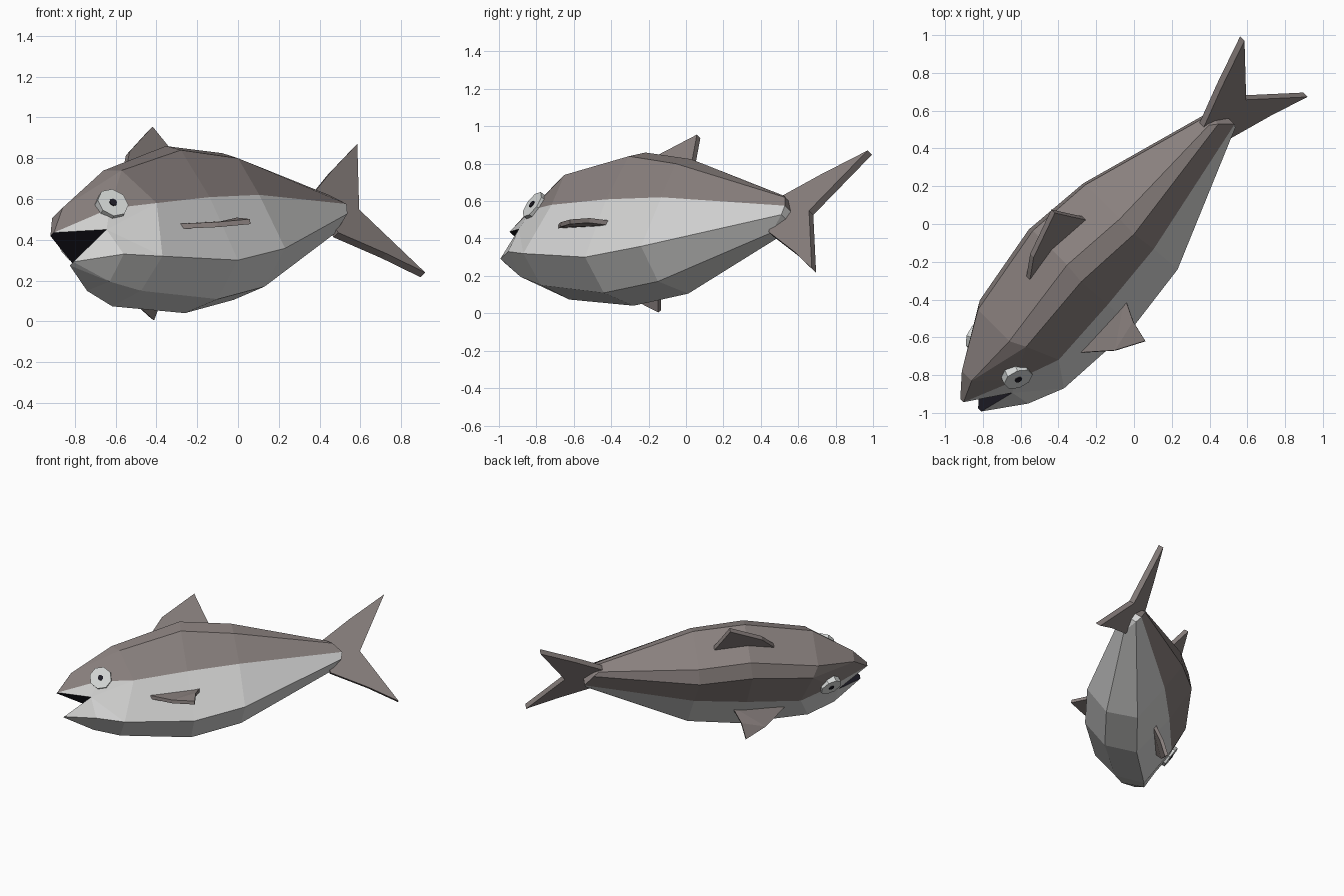
import bpy, bmesh, math
from mathutils import Vector, Matrix

if "Cube" in bpy.data.objects:
    bpy.data.objects.remove(bpy.data.objects["Cube"])

# Fish frame: a = nose to tail, v = belly to back, s = sideways (the fish is rolled over)
A = Vector((1, 1, 0)).normalized()
V = Vector((-1, 1, 2)).normalized()
S = Vector((1, -1, 1)).normalized()
MID = 0.26


def world(p):
    return A * p[0] + V * p[1] + S * (p[2] + MID)


def material(name, rgb):
    m = bpy.data.materials.new(name)
    m.diffuse_color = (*rgb, 1)
    m.use_nodes = True
    m.node_tree.nodes["Principled BSDF"].inputs["Base Color"].default_value = m.diffuse_color
    return m


BROWN = material("brown_grey", (0.25, 0.215, 0.207))
SILVER = material("silver", (0.66, 0.66, 0.655))
DARK = material("mouth_dark", (0.013, 0.012, 0.02))
WHITE = material("eye_white", (0.68, 0.70, 0.69))


def finish(name, bm, mats):
    bmesh.ops.recalc_face_normals(bm, faces=bm.faces)
    me = bpy.data.meshes.new(name)
    bm.to_mesh(me)
    bm.free()
    for m in mats:
        me.materials.append(m)
    ob = bpy.data.objects.new(name, me)
    bpy.context.collection.objects.link(ob)
    return ob


def slab(name, pts, offset, mat):
    """Flat outline in fish coordinates, thickened both ways by offset."""
    bm = bmesh.new()
    o = Vector(offset)
    lo = [bm.verts.new(world(Vector(p) - o)) for p in pts]
    hi = [bm.verts.new(world(Vector(p) + o)) for p in pts]
    n = len(pts)
    bm.faces.new(lo[::-1])
    bm.faces.new(hi)
    for i in range(n):
        j = (i + 1) % n
        bm.faces.new((lo[i], lo[j], hi[j], hi[i]))
    bmesh.ops.triangulate(bm, faces=[f for f in bm.faces if len(f.verts) > 4])
    return finish(name, bm, [mat])


# Body: half rings from gill to tail (top, shoulder, lateral line, lower side, keel)
RINGS = [
    [(-.905, .62, .144), (-.863, .572, .213), (-.79, .343, .26), (-.877, .057, .213), (-.884, 0, 0)],
    [(-.404, .758, .157), (-.414, .675, .24), (-.40, .38, .258), (-.382, .025, .225), (-.38, -.05, 0)],
    [(-.035, .715, .157), (-.038, .631, .233), (-.02, .41, .235), (-.007, .10, .219), (-.014, .025, 0)],
    [(.65, .565, .03), (.69, .54, .05), (.75, .468, .075), (.74, .42, .06), (.66, .345, 0)],
]
half = {f"r{i}{j}": p for i, ring in enumerate(RINGS) for j, p in enumerate(ring)}
# Head: brow, upper jaw, cheek, mouth corner, lower jaw, jaw side, throat
half.update(brow=(-1.195, .467, .045), upper=(-1.305, .339, .015), cheek=(-1.03, .37, .175),
            corner=(-1.088, .266, .144), lower=(-1.273, .163, .015),
            jaw=(-1.068, .11, .156), throat=(-1.07, .055, 0))
faces = [(f"r{i}{j} r{i+1}{j} r{i+1}{j+1} r{i}{j+1}", 0 if j < 2 else 1)
         for i in range(3) for j in range(4)]
faces += [("brow r00 r01", 0), ("brow r01 cheek", 0), ("brow cheek upper", 0), ("cheek r01 r02", 0),
          ("upper cheek corner", 1), ("cheek r02 corner", 1), ("corner r02 r03", 1),
          ("corner r03 jaw", 1), ("lower corner jaw", 1), ("jaw r03 r04 throat", 1),
          ("lower jaw throat", 1)]
# Faces that bridge the two halves: back, brow, nose, mouth, tail stump
bridges = [("r00", "r10", 0), ("r10", "r20", 0), ("r20", "r30", 0), ("brow", "r00", 0),
           ("brow", "upper", 0), ("upper", "corner", 2), ("lower", "corner", 2),
           ("r30", "r31", 0), ("r31", "r32", 0), ("r32", "r33", 1)]

bm = bmesh.new()
R = {k: bm.verts.new(world(p)) for k, p in half.items()}
L = {k: R[k] if p[2] == 0 else bm.verts.new(world((p[0], p[1], -p[2]))) for k, p in half.items()}
for names, mat in faces:
    keys = names.split()
    bm.faces.new([R[k] for k in keys]).material_index = mat
    bm.faces.new([L[k] for k in reversed(keys)]).material_index = mat
for p, q, mat in bridges:
    bm.faces.new((R[p], L[p], L[q], R[q])).material_index = mat
bm.faces.new((R["r33"], L["r33"], R["r34"])).material_index = 1
bm.faces.new((R["lower"], R["throat"], L["lower"])).material_index = 1
finish("body", bm, [BROWN, SILVER, DARK])

# Fins along the middle
dorsal = [(-.65, .64), (-.50, .825), (-.255, .975), (-.21, .85), (-.15, .69)]
slab("dorsal_fin", [(a, v, 0) for a, v in dorsal], (0, 0, .016), BROWN)
tail = [(.60, .555), (.835, .71), (1.10, .868), (.885, .474), (1.125, .095), (.92, .21), (.66, .335)]
slab("tail_fin", [(a, v, 0) for a, v in tail], (0, 0, .02), BROWN)

# Paired fins and eyes
pectoral = [(-.714, .233, .215), (-.544, .155, .343), (-.396, .122, .415),
            (-.368, .196, .323), (-.31, .253, .215)]


def disc(name, centre, normal, radius, depth, mat):
    """Eight-sided disc whose outer face sits at centre."""
    c = world(centre)
    n = (world(normal) - world((0, 0, 0))).normalized()
    x = n.cross(V).normalized()
    y = n.cross(x)
    rot = Matrix((x, y, n)).transposed().to_4x4()
    bm = bmesh.new()
    bmesh.ops.create_cone(bm, cap_ends=True, segments=8, radius1=radius, radius2=radius, depth=depth,
                          matrix=Matrix.Translation(c - n * depth / 2) @ rot
                          @ Matrix.Rotation(math.pi / 8, 4, 'Z'))
    return finish(name, bm, [mat])


for side, k in (("right", 1), ("left", -1)):
    slab(f"{side}_pectoral_fin", [(a, v, s * k) for a, v, s in pectoral], (0, .011, .006 * k), BROWN)
    disc(f"{side}_eye", (-1.015, .39, .198 * k), (-.3, 0, .95 * k), .08, .06, WHITE)
    disc(f"{side}_pupil", (-1.0165, .39, .203 * k), (-.3, 0, .95 * k), .02, .008, DARK)
